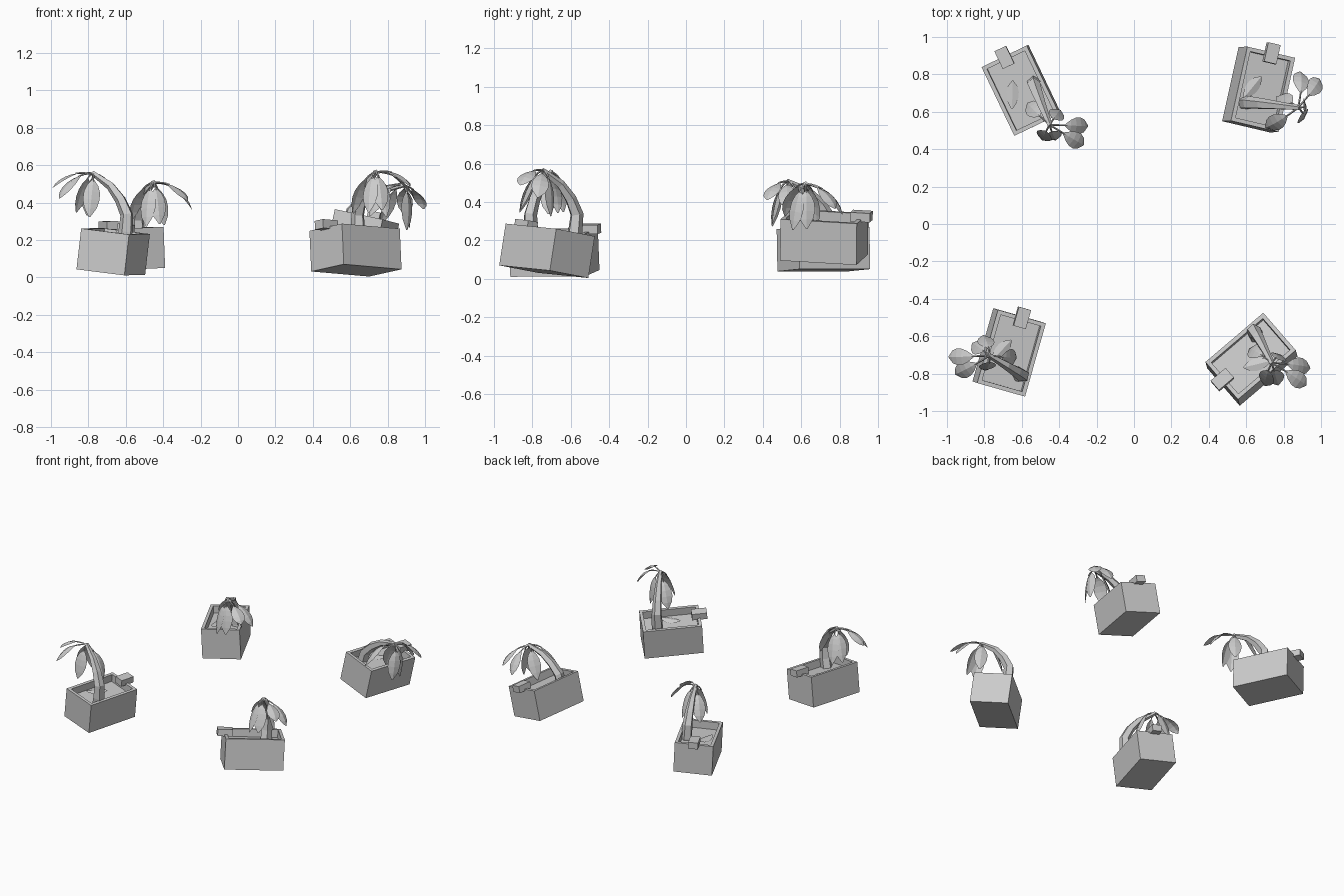
import bpy, math
from mathutils import Vector, Matrix

if "Cube" in bpy.data.objects:
    bpy.data.objects.remove(bpy.data.objects["Cube"])

W, L, H, T, SOIL = 0.268, 0.407, 0.22, 0.022, 0.165


def make(name, verts, faces, mat):
    me = bpy.data.meshes.new(name)
    me.from_pydata([tuple(v) for v in verts], [], faces)
    me.update()
    ob = bpy.data.objects.new(name, me)
    ob.matrix_world = mat
    bpy.context.collection.objects.link(ob)
    return ob


def rect(w, l, z):
    return [(-w / 2, -l / 2, z), (w / 2, -l / 2, z), (w / 2, l / 2, z), (-w / 2, l / 2, z)]


def planter(mat):
    # open box: outer wall, flat rim, inner wall, soil
    v = rect(W, L, 0) + rect(W, L, H) + rect(W - 2 * T, L - 2 * T, H) + rect(W - 2 * T, L - 2 * T, SOIL)
    f = [(3, 2, 1, 0), (12, 13, 14, 15)]
    for r in range(3):
        for i in range(4):
            j = (i + 1) % 4
            f.append((r * 4 + i, r * 4 + j, r * 4 + 4 + j, r * 4 + 4 + i))
    make("planter_box", v, f, mat)


def block(name, lo, hi, mat):
    v = [(x, y, z) for z in (lo[2], hi[2]) for x, y in
         ((lo[0], lo[1]), (hi[0], lo[1]), (hi[0], hi[1]), (lo[0], hi[1]))]
    f = [(3, 2, 1, 0), (4, 5, 6, 7)] + [(i, (i + 1) % 4, 4 + (i + 1) % 4, 4 + i) for i in range(4)]
    make(name, v, f, mat)


def tube(name, pts, radii, sides, mat):
    # tapered tube along a path lying in a vertical plane
    pts = [Vector(p) for p in pts]
    flat = pts[-1] - pts[0]
    side = Vector((-flat.y, flat.x, 0)).normalized()
    v, f, n = [], [], len(pts)
    for i, p in enumerate(pts):
        d = (pts[min(i + 1, n - 1)] - pts[max(i - 1, 0)]).normalized()
        up = d.cross(side)
        for k in range(sides):
            a = 2 * math.pi * k / sides
            v.append(p + radii[i] * (math.cos(a) * side + math.sin(a) * up))
    for i in range(n - 1):
        for k in range(sides):
            m = (k + 1) % sides
            f.append((i * sides + k, i * sides + m, (i + 1) * sides + m, (i + 1) * sides + k))
    f += [tuple(reversed(range(sides))), tuple(range((n - 1) * sides, n * sides))]
    make(name, v, f, mat)


def blade(name, path, widths, fold, mat):
    # leaf sheet folded along its midrib
    path = [Vector(p) for p in path]
    flat = path[-1] - path[0]
    side = Vector((-flat.y, flat.x, 0)).normalized()
    v, f, n = [], [], len(path)
    for i, p in enumerate(path):
        d = (path[min(i + 1, n - 1)] - path[max(i - 1, 0)]).normalized()
        nrm = d.cross(side)
        w = widths[i]
        v += [p + side * w - nrm * w * fold, p, p - side * w - nrm * w * fold]
    for i in range(n - 1):
        a = i * 3
        f += [(a, a + 1, a + 4, a + 3), (a + 1, a + 2, a + 5, a + 4)]
    make(name, v, f, mat)


LEAF_W = [0.006, 0.03, 0.043, 0.045, 0.034, 0.004]
TRUNK = [(0.0, -0.06), (-0.015, 0.05), (-0.01, 0.14), (0.04, 0.215), (0.11, 0.28), (0.228, 0.335)]
RADII = [0.042, 0.04, 0.036, 0.031, 0.024, 0.014]
# azimuth, reach, drop
LEAVES = [(33, 0.21, 0.1), (62, 0.2, 0.15), (122, 0.09, 0.23),
          (-55, 0.1, 0.23), (203, 0.17, 0.2), (-10, 0.09, 0.22)]


def plant(mat, spin):
    tube("trunk", [(u, 0, z) for u, z in TRUNK], RADII, 5, mat)
    tip = Vector((0.222, 0, 0.333))
    for az, reach, drop in LEAVES:
        a = math.radians(az + spin)
        out = Vector((math.cos(a), math.sin(a), 0))

        def at(t):
            return tip + out * reach * (1 - (1 - t) ** 1.4) + Vector((0, 0, 0.012 * math.sin(math.pi * t) - drop * t ** 1.5))
        tube("leaf_stalk", [at(t) for t in (0, 0.12, 0.24, 0.36)], [0.006, 0.005, 0.005, 0.004], 4, mat)
        blade("leaf", [at(0.32 + 0.68 * i / 5) for i in range(6)], LEAF_W, 0.25, mat)


# bottom centre, local X, local Y (toward the spout), plant base, lean angle, leaf spin
PLACES = [
    ((-0.598, 0.717, 0.045), (0.90, 0.43, 0.044), (-0.425, 0.905, 0.0), (0.08, -0.01, 0.125), 268, 2),
    ((0.643, 0.718, 0.111), (0.953, -0.224, -0.205), (0.237, 0.966, -0.061), (-0.055, -0.088, 0.09), 6, 22),
    ((-0.68, -0.682, 0.0285), (0.956, -0.271, -0.121), (0.253, 0.968, 0.01), (0.07, -0.095, 0.18), 166, 0),
    ((0.633, -0.74, 0.0375), (-0.648, 0.746, -0.144), (-0.768, -0.639, 0.065), (0.07, -0.095, 0.18), 166, 0),
]

for pos, x, y, base, lean, spin in PLACES:
    X = Vector(x).normalized()
    Z = X.cross(Vector(y)).normalized()
    Y = Z.cross(X)
    M = Matrix.Translation(pos) @ Matrix((X, Y, Z)).transposed().to_4x4()
    planter(M)
    # block spout straddling one short wall
    block("spout", (-0.034, 0.145, 0.208), (0.034, 0.25, 0.256), M)
    # fallen leaf on the soil
    c, s = math.cos(math.radians(63)), math.sin(math.radians(63))
    blade("fallen_leaf", [(-0.05 + c * k, s * k, SOIL + 0.016) for k in
                          (-0.075, -0.045, -0.015, 0.015, 0.045, 0.075)],
          [w * 0.75 for w in LEAF_W], 0.3, M)
    plant(M @ Matrix.Translation(base) @ Matrix.Rotation(math.radians(lean), 4, 'Z'), spin)
